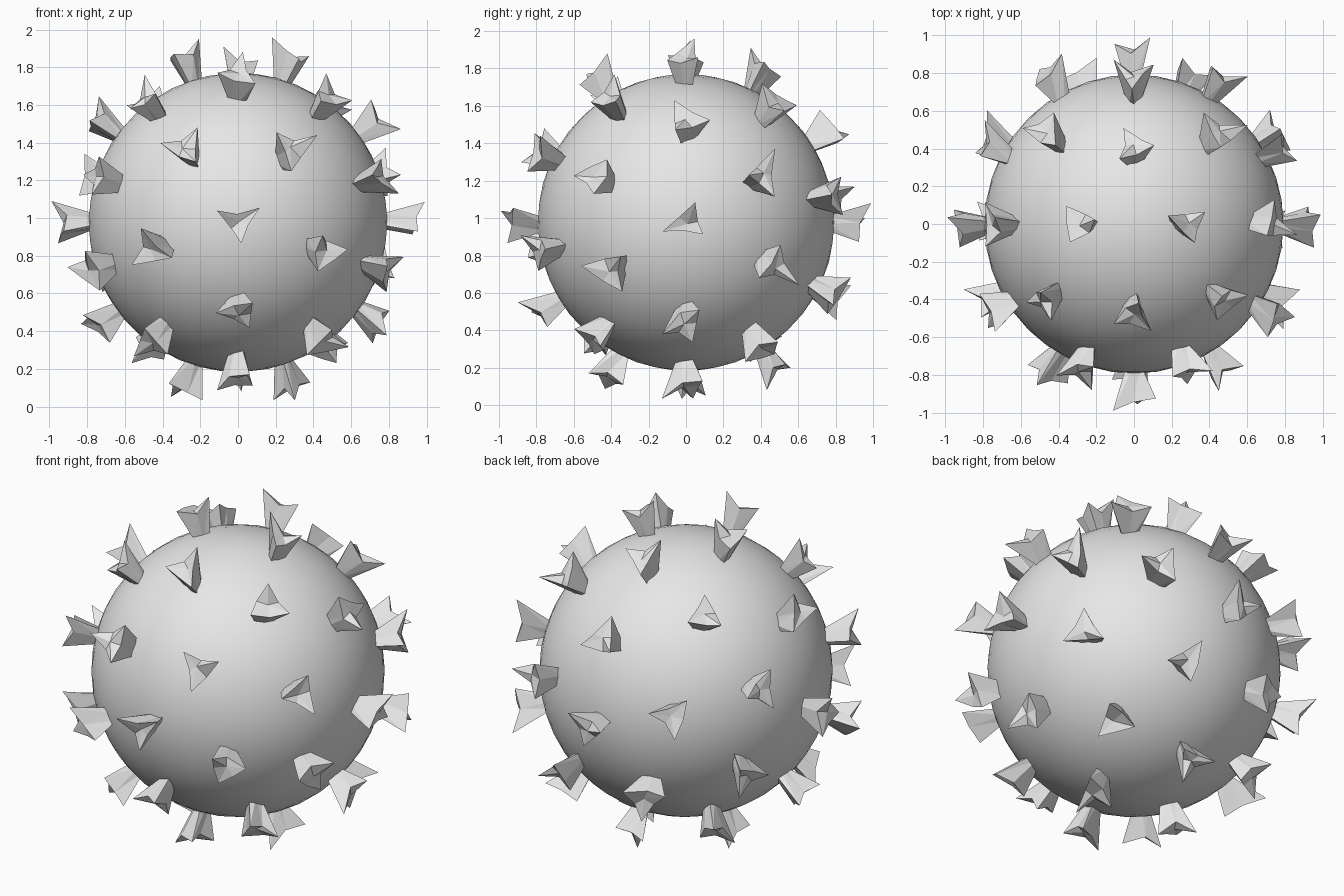
import bpy
import bmesh
import math
import random
from mathutils import Vector

random.seed(7)
CENTRE = Vector((0, 0, 0.977))
BODY_RADIUS = 0.793

cube = bpy.data.objects.get("Cube")
if cube:
    bpy.data.objects.remove(cube, do_unlink=True)

# One plain grey for everything
grey = bpy.data.materials.new("plain_grey")
grey.use_nodes = True
colour = (0.8, 0.8, 0.8, 1)
grey.diffuse_color = colour
grey.node_tree.nodes["Principled BSDF"].inputs["Base Color"].default_value = colour


def add_object(name, bm, smooth):
    bmesh.ops.recalc_face_normals(bm, faces=bm.faces[:])
    mesh = bpy.data.meshes.new(name)
    bm.to_mesh(mesh)
    bm.free()
    mesh.materials.append(grey)
    for poly in mesh.polygons:
        poly.use_smooth = smooth
    obj = bpy.data.objects.new(name, mesh)
    obj.location = CENTRE
    bpy.context.collection.objects.link(obj)
    return obj


def add_spike(bm, axis):
    """Narrow foot flaring into a jagged three-lobed crown with a hollow top."""
    side = axis.orthogonal().normalized()
    other = axis.cross(side)
    phase = random.uniform(0, math.tau)
    lobe_heights = [0.99, 0.955, 0.925]
    random.shuffle(lobe_heights)

    def point(angle, radius, height):
        offset = side * math.cos(angle) + other * math.sin(angle)
        return bm.verts.new(axis * height + offset * radius)

    foot, crown = [], []
    for i in range(6):
        angle = phase + i * math.tau / 6
        foot.append(point(angle, 0.045 if i % 2 == 0 else 0.03, 0.75))
        angle += random.uniform(-0.2, 0.2)
        if i % 2 == 0:
            crown.append(point(angle, random.uniform(0.105, 0.14), lobe_heights[i // 2]))
        else:
            crown.append(point(angle, random.uniform(0.045, 0.07), random.uniform(0.9, 0.95)))
    hollow = point(phase, 0.01, 0.925)

    bm.faces.new(foot[::-1])
    for i in range(6):
        j = (i + 1) % 6
        bm.faces.new((foot[i], foot[j], crown[j]))
        bm.faces.new((foot[i], crown[j], crown[i]))
        bm.faces.new((crown[i], crown[j], hollow))


# Round body
body = bmesh.new()
bmesh.ops.create_icosphere(body, subdivisions=4, radius=BODY_RADIUS)
add_object("round_body", body, True)

# Spikes at the points of a once-divided icosahedron, its poles front and back
guide = bmesh.new()
bmesh.ops.create_icosphere(guide, subdivisions=2, radius=1)
spikes = bmesh.new()
for vert in guide.verts:
    x, y, z = vert.co
    add_spike(spikes, Vector((y, -z, -x)).normalized())
guide.free()
add_object("surface_spikes", spikes, False)
